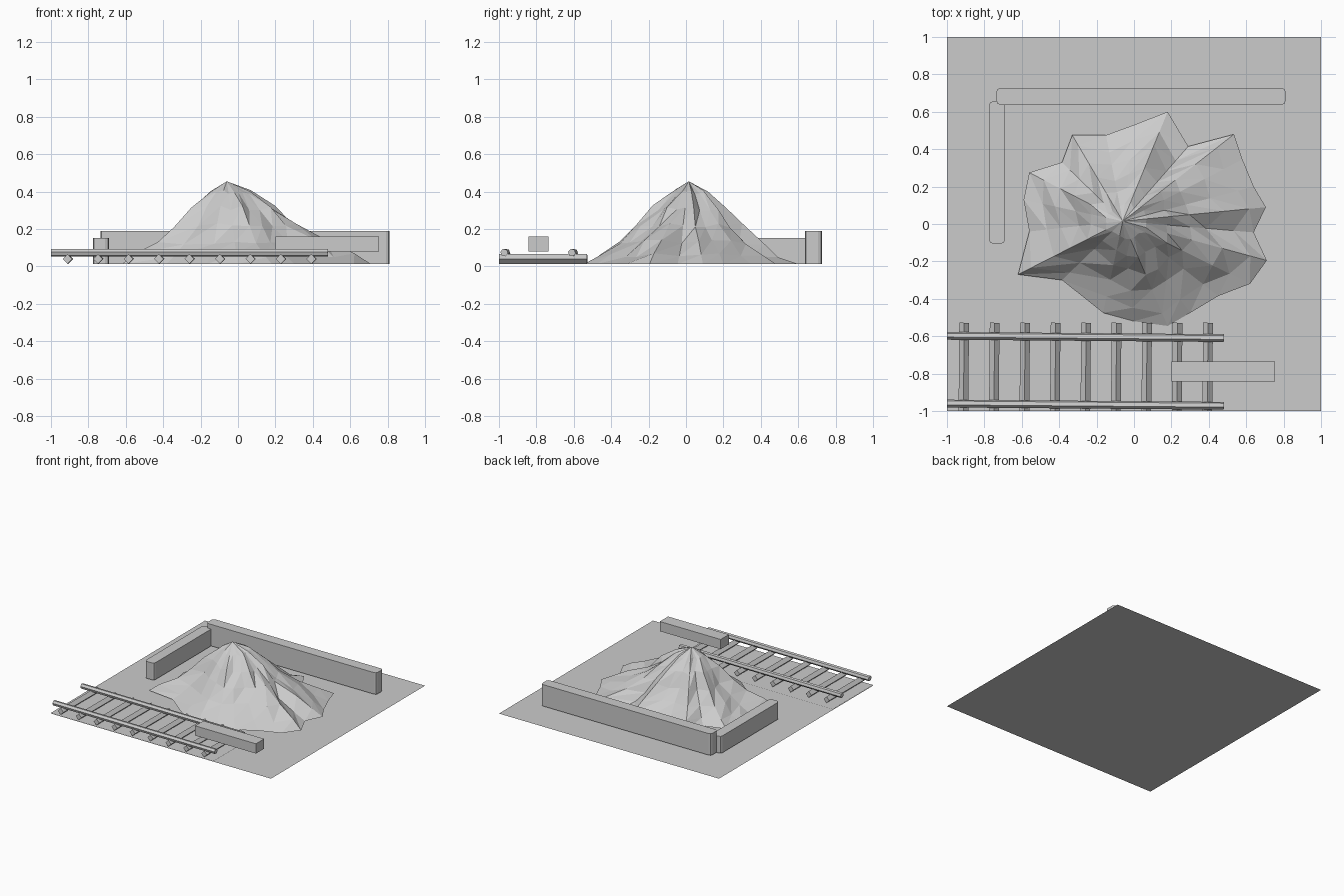
import bpy
import bmesh
import random
from math import radians, cos, sin, pi
from mathutils import Matrix, Vector

random.seed(4)
if "Cube" in bpy.data.objects:
    bpy.data.objects.remove(bpy.data.objects["Cube"])

grey = bpy.data.materials.new("plain grey")
grey.use_nodes = True
COLOUR = (0.6, 0.6, 0.6, 1)
grey.diffuse_color = COLOUR
grey.node_tree.nodes["Principled BSDF"].inputs["Base Color"].default_value = COLOUR

FLOOR = 0.013


def finish(name, bm):
    mesh = bpy.data.meshes.new(name)
    bm.to_mesh(mesh)
    bm.free()
    mesh.materials.append(grey)
    obj = bpy.data.objects.new(name, mesh)
    bpy.context.collection.objects.link(obj)
    return obj


def sheet(name, corners, z):
    bm = bmesh.new()
    bm.faces.new([bm.verts.new((x, y, z)) for x, y in corners])
    return finish(name, bm)


def block(name, low, high, chamfer=0):
    """Box between two corners, with optional chamfered upright edges."""
    low, high = Vector(low), Vector(high)
    bm = bmesh.new()
    bmesh.ops.create_cube(bm, size=1, matrix=Matrix.Translation((low + high) / 2)
                          @ Matrix.Diagonal((*(high - low), 1)))
    if chamfer:
        upright = [e for e in bm.edges
                   if abs(e.verts[0].co.z - e.verts[1].co.z) > 0.01]
        bmesh.ops.bevel(bm, geom=upright, offset=chamfer, segments=2,
                        profile=0.5, affect='EDGES')
    return finish(name, bm)


def bar(name, start, end, radius, sides, turn=0):
    """Straight prism between two points."""
    start, end = Vector(start), Vector(end)
    axis = end - start
    bm = bmesh.new()
    bmesh.ops.create_cone(
        bm, cap_ends=True, segments=sides, radius1=radius, radius2=radius,
        depth=axis.length,
        matrix=Matrix.Translation((start + end) / 2)
        @ axis.to_track_quat('Z', 'Y').to_matrix().to_4x4()
        @ Matrix.Rotation(turn, 4, 'Z'))
    return finish(name, bm)


# Ground and track bed
sheet("ground", [(-1, -1), (1, -1), (1, 1), (-1, 1)], 0)
sheet("track_bed", [(-1, -1), (0.48, -1), (0.48, -0.488), (-1, -0.476)], 0.006)

# Low walls and loose block
block("back_wall", (-0.735, 0.637, FLOOR), (0.81, 0.727, 0.19), 0.02)
block("side_wall", (-0.775, -0.105, FLOOR), (-0.69, 0.655, 0.152), 0.02)
block("front_block", (0.2, -0.842, 0.08), (0.753, -0.735, 0.16))

# Track: diamond sleepers and two rails, very slightly skewed
for i in range(9):
    x = -0.908 + 0.163 * i
    bar("sleeper_%d" % (i + 1), (x - 0.004, -1, 0.04), (x, -0.528, 0.04), 0.026, 4)
for name, y in (("inner_rail", -0.598), ("outer_rail", -0.96)):
    bar(name, (-1, y, 0.074), (0.48, y - 0.012, 0.074), 0.021, 6, radians(20))

# Mound: an irregular outline drawn up to a peak through jittered rings
outline = [(.18, .6), (0, .53), (-.15, .475), (-.33, .475), (-.385, .33),
           (-.56, .275), (-.59, .13), (-.56, -.04), (-.62, -.27), (-.385, -.3),
           (-.165, -.475), (0, -.52), (.18, -.545), (.3, -.475), (.45, -.385),
           (.62, -.32), (.71, -.195), (.64, -.045), (.705, .09), (.64, .2),
           (.58, .345), (.535, .48), (.29, .415)]
profile = [(.85, .062), (.68, .13), (.5, .22), (.33, .315), (.17, .4)]
peak = Vector((-0.06, 0.015, 0.455))

bm = bmesh.new()
rings = [[bm.verts.new((x, y, FLOOR)) for x, y in outline]]
for t, z in profile:
    ring = []
    for x, y in outline:
        spread = t * random.uniform(0.93, 1.05)
        ring.append(bm.verts.new((peak.x + (x - peak.x) * spread,
                                  peak.y + (y - peak.y) * spread,
                                  z + random.uniform(-0.015, 0.012))))
    rings.append(ring)
tip = bm.verts.new(peak)
count = len(outline)
for i in range(count):
    j = (i + 1) % count
    for lower, upper in zip(rings, rings[1:]):
        bm.faces.new((lower[i], lower[j], upper[j]))
        bm.faces.new((lower[i], upper[j], upper[i]))
    bm.faces.new((rings[-1][i], rings[-1][j], tip))
finish("mound", bm)
